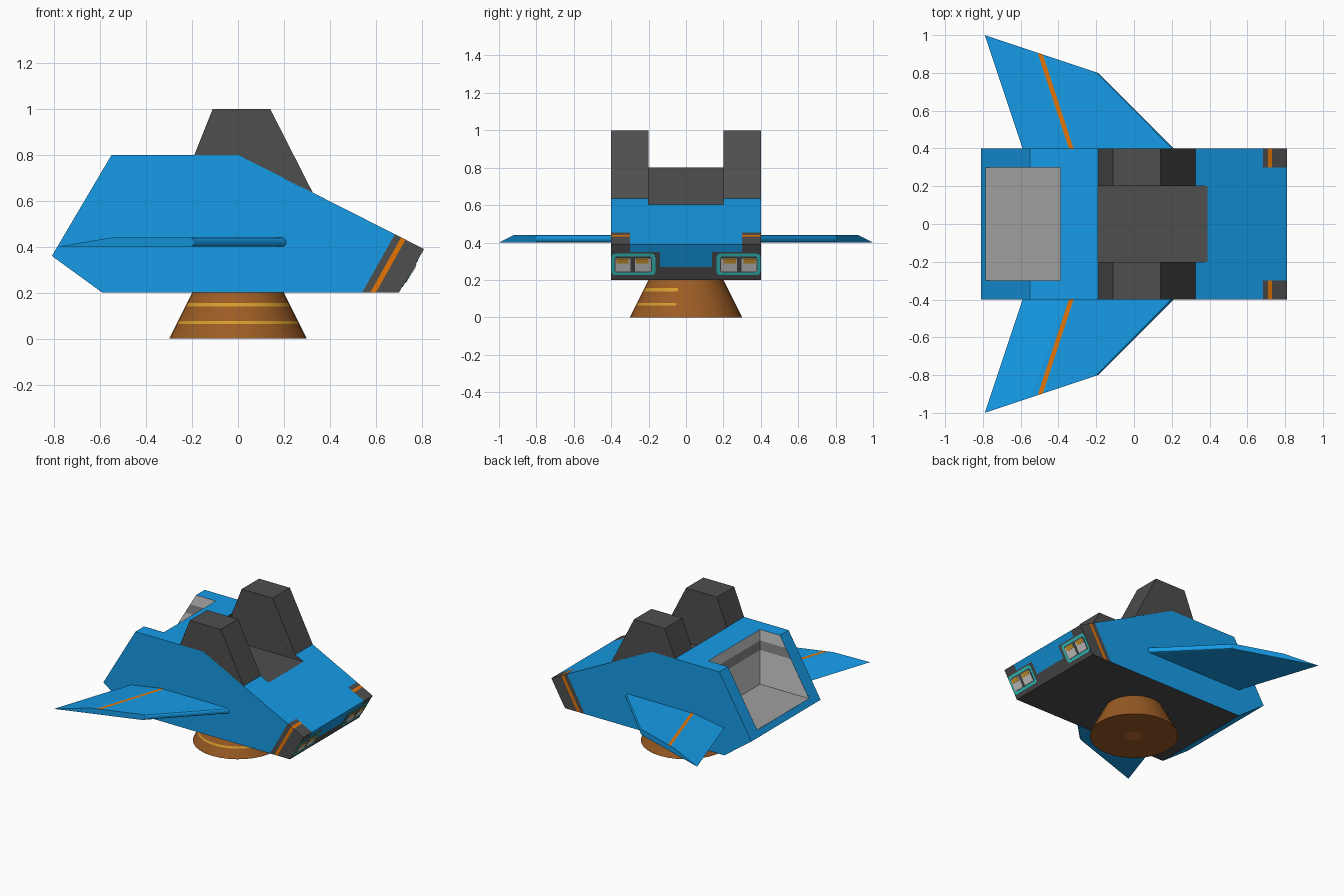
import bpy, bmesh, math
from mathutils import Vector

if "Cube" in bpy.data.objects:
    bpy.data.objects.remove(bpy.data.objects["Cube"])


def mat(name, r, g, b):
    m = bpy.data.materials.new(name)
    m.diffuse_color = [((c / 255 + 0.055) / 1.055) ** 2.4 for c in (r, g, b)] + [1]
    m.use_nodes = True
    m.node_tree.nodes["Principled BSDF"].inputs["Base Color"].default_value = m.diffuse_color
    return m


BLUE = mat("hull blue", 22, 158, 234)
DARK = mat("dark grey", 78, 78, 78)
GREY = mat("recess grey", 160, 160, 160)
MID = mat("recess band grey", 138, 138, 138)
ORANGE = mat("stripe orange", 240, 122, 0)
TEAL = mat("lamp frame teal", 55, 205, 200)
LAMP = mat("light grey", 208, 208, 208)
BROWN = mat("base brown", 155, 92, 36)
GOLD = mat("band gold", 212, 155, 45)
RUST = mat("base centre brown", 190, 108, 50)


def finish(bm, name, *mats):
    me = bpy.data.meshes.new(name)
    bm.to_mesh(me)
    bm.free()
    for m in mats:
        me.materials.append(m)
    ob = bpy.data.objects.new(name, me)
    bpy.context.collection.objects.link(ob)
    return ob


def prism(points, offset):
    bm = bmesh.new()
    f = bm.faces.new([bm.verts.new(p) for p in points])
    ext = bmesh.ops.extrude_face_region(bm, geom=[f])["geom"]
    bmesh.ops.translate(bm, vec=offset, verts=[v for v in ext if isinstance(v, bmesh.types.BMVert)])
    bmesh.ops.recalc_face_normals(bm, faces=bm.faces[:])
    return bm


def cut(bm, co, no, rule):
    bm.normal_update()
    faces = [f for f in bm.faces if rule(f.normal, f.calc_center_median())]
    geom = set(faces)
    for f in faces:
        geom.update(f.edges)
        geom.update(f.verts)
    bmesh.ops.bisect_plane(bm, geom=list(geom), plane_co=co, plane_no=no, dist=1e-5)


# hull: side profile across the width, with cut lines for the painted areas
profile = [(-.81, .36), (-.55, .8), (0, .8), (.81, .39), (.70, .2), (-.59, .2)]
bm = prism([(x, -.4, z) for x, z in profile], (0, .8, 0))


def is_nose(n):
    return n.x > .7 and n.z < 0


def is_top(n):
    return n.z > .7


def is_back(n):
    return n.x < -.5 and n.z > 0


for s in (-1, 1):
    cut(bm, (0, s * .3, 0), (0, 1, 0), lambda n, c: is_nose(n) or is_top(n) or is_back(n))
    cut(bm, (0, s * .2, 0), (0, 1, 0), lambda n, c: is_top(n) and abs(c.y) < .3)
    cut(bm, (0, s * .14, 0), (0, 1, 0), lambda n, c: is_nose(n) and abs(c.y) < .3)
for x in (.54, .575, .60):
    cut(bm, (x, 0, .2), (1, 0, -.56),
        lambda n, c: abs(n.y) > .9 or (is_top(n) and n.x > .2 and abs(c.y) > .3))
for x in (-.39, -.19, .39):
    cut(bm, (x, 0, 0), (1, 0, 0), lambda n, c: is_top(n) and abs(c.y) < .3)
cut(bm, (0, 0, .4), (0, 0, 1), lambda n, c: is_back(n) and abs(c.y) < .3)
for z in (.27, .35):
    cut(bm, (0, 0, z), (0, 0, 1), lambda n, c: is_nose(n) and abs(c.y) < .3)
bm.normal_update()
hole = []
for f in bm.faces:
    n, c = f.normal, f.calc_center_median()
    y, s = abs(c.y), c.x - .56 * (c.z - .2)
    if n.z < -.9:
        f.material_index = 1
    elif is_nose(n):
        f.material_index = int(y > .3 or c.z < .27 or (y > .14 and c.z < .35))
    elif (abs(n.y) > .9 or (is_top(n) and y > .3)) and s > .54:
        f.material_index = 2 if .575 < s < .60 else 1
    if (y < .3 and ((is_top(n) and c.x < -.39) or (is_back(n) and c.z > .4))) or \
            (is_top(n) and y < .2 and -.19 < c.x < .39):
        hole.append(f)
bmesh.ops.delete(bm, geom=hole, context='FACES')
finish(bm, "hull", BLUE, DARK, ORANGE)


# open wells: floor, end wall and side walls; side starts with the floor edge, then the end wall
def well(side, half, inside):
    bm = bmesh.new()
    L, R = ([bm.verts.new((x, y, z)) for x, z in side] for y in (-half, half))
    for q in (L, R, (L[0], L[1], R[1], R[0]), (L[1], L[2], R[2], R[1])):
        bm.faces.new(q)
    bm.normal_update()
    for f in bm.faces:
        if f.normal.dot(Vector(inside) - f.calc_center_median()) < 0:
            f.normal_flip()
    return bm


finish(well([(.39, .6026), (-.19, .6026), (-.19, .8), (0, .8)], .2, (-.05, 0, .7)), "cockpit_well", DARK)

# rear recess with a darker band on lighter walls
bm = well([(-.786, .4), (-.39, .4), (-.39, .8), (-.55, .8)], .3, (-.5, 0, .6))
for z in (.65, .72):
    cut(bm, (0, 0, z), (0, 0, 1), lambda n, c: True)
bm.normal_update()
for f in bm.faces:
    f.material_index = 0 if f.normal.z > .5 else 1 if .65 < f.calc_center_median().z < .72 else 2
finish(bm, "rear_recess", GREY, MID, LAMP)

# twin upper blocks
block = [(-.19, .8), (0, .8), (.325, .636), (.14, 1), (-.11, 1)]
for s, tag in ((-1, "front"), (1, "back")):
    finish(prism([(x, s * .2, z) for x, z in block], (0, s * .2, 0)), tag + "_upper_block", DARK)


# wings: root section lofted to the slanted tip section
def section(xt, xr, xa, xb, xl):
    pts = [(xt, .4), (xr, .44), (xa, .44), (xb, .44)]
    for i in range(7):
        a = math.pi / 2 - math.pi * i / 6
        pts.append((xl - .02 + .02 * math.cos(a), .42 + .02 * math.sin(a)))
    return pts


for s, tag in ((-1, "front"), (1, "back")):
    bm = bmesh.new()
    root = [bm.verts.new((x, s * .4, z)) for x, z in section(-.59, -.35, -.345, -.32, .21)]
    tip = [bm.verts.new((x, s * (1 - (x + .79) / 3), z))
           for x, z in section(-.79, -.55, -.51, -.483, -.19)]
    bm.faces.new(root)
    bm.faces.new(tip)
    for i in range(len(root)):
        j = (i + 1) % len(root)
        f = bm.faces.new((root[i], root[j], tip[j], tip[i]))
        f.material_index = int(i == 2)
    bmesh.ops.recalc_face_normals(bm, faces=bm.faces[:])
    finish(bm, tag + "_wing", BLUE, ORANGE)


# lamps: thin rounded plates on the slanted nose
NORMAL = Vector((.19, 0, -.11)).normalized()


def nose_plate(name, y0, y1, z0, z1, r, lift, m):
    pts = []
    for cy, cz, a0 in ((y1 - r, z1 - r, 0), (y0 + r, z1 - r, 90), (y0 + r, z0 + r, 180), (y1 - r, z0 + r, 270)):
        for k in range(4):
            a = math.radians(a0 + 30 * k)
            z = cz + r * math.sin(a)
            pts.append(Vector((.70 + (z - .2) / .19 * .11, cy + r * math.cos(a), z)))
    finish(prism(pts, NORMAL * lift), name, m)


for s, tag in ((-1, "front"), (1, "back")):
    def lamp(part, a, b, z0, z1, r, lift, m):
        nose_plate(tag + part, min(s * a, s * b), max(s * a, s * b), z0, z1, r, lift, m)
    lamp("_lamp_frame", .163, .398, .226, .342, .02, .002, TEAL)
    lamp("_lamp_backing", .182, .382, .243, .326, .014, .004, DARK)
    for i, (a, b) in enumerate(((.188, .274), (.296, .378))):
        lamp(f"_lamp_glass_{i}", a, b, .247, .318, .006, .006, LAMP)
        lamp(f"_lamp_amber_{i}", a + .012, b - .006, .292, .317, .003, .008, GOLD)

# round base with gold bands on the front side
bm = bmesh.new()
N = 32
levels = [(.06, 0)] + [(.3 - z / 2, z) for z in (0, .063, .076, .139, .156, .2)]
rings = [[bm.verts.new((r * math.cos(2 * math.pi * k / N), r * math.sin(2 * math.pi * k / N), z))
          for k in range(N)] for r, z in levels]
bm.faces.new(rings[0][::-1]).material_index = 2
for i in range(len(rings) - 1):
    for k in range(N):
        j = (k + 1) % N
        f = bm.faces.new((rings[i][k], rings[i][j], rings[i + 1][j], rings[i + 1][k]))
        f.normal_update()
        if i in (2, 4) and f.normal.y < -.25:
            f.material_index = 1
bm.normal_update()
base = finish(bm, "round_base", BROWN, GOLD, RUST)
bpy.context.view_layer.objects.active = base
base.select_set(True)
bpy.ops.object.shade_smooth_by_angle(angle=math.radians(30))
